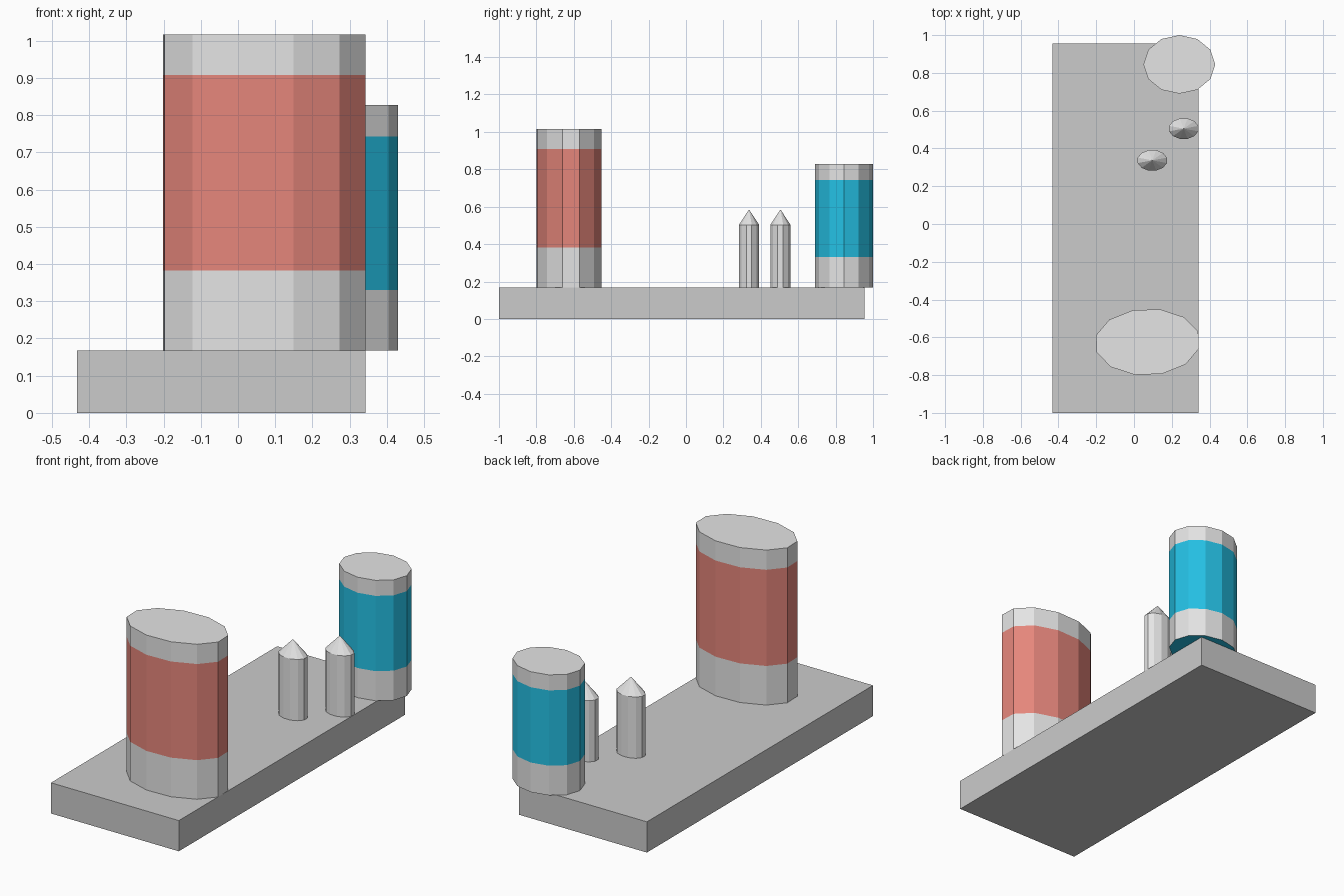
import bpy, bmesh, math

cube = bpy.data.objects.get("Cube")
if cube:
    bpy.data.objects.remove(cube, do_unlink=True)


def material(name, color):
    m = bpy.data.materials.new(name)
    m.use_nodes = True
    rgba = (*color, 1)
    m.diffuse_color = rgba
    m.node_tree.nodes["Principled BSDF"].inputs["Base Color"].default_value = rgba
    return m


slab_grey = material("slab grey", (0.60, 0.60, 0.60))
light_grey = material("light grey", (0.78, 0.78, 0.78))
coral = material("coral red", (0.79, 0.24, 0.20))
blue = material("bright blue", (0.018, 0.53, 0.78))


def finish(name, bm, mats):
    bmesh.ops.recalc_face_normals(bm, faces=bm.faces)
    mesh = bpy.data.meshes.new(name)
    bm.to_mesh(mesh)
    bm.free()
    for m in mats:
        mesh.materials.append(m)
    obj = bpy.data.objects.new(name, mesh)
    bpy.context.collection.objects.link(obj)
    return obj


def column(name, center, radii, levels, mats, turn=0, tilt=0, tip=None, sides=12):
    """Stacked elliptical rings; the second segment and the underside take mats[1]."""
    bm = bmesh.new()
    ct, st = math.cos(tilt), math.sin(tilt)
    rings = []
    for z in levels:
        ring = []
        for i in range(sides):
            a = turn + math.tau * i / sides
            x, y = radii[0] * math.cos(a), radii[1] * math.sin(a)
            ring.append(bm.verts.new((center[0] + x * ct - y * st,
                                      center[1] + x * st + y * ct, z)))
        rings.append(ring)
    band = len(mats) - 1
    bm.faces.new(rings[0]).material_index = band
    for k, (low, high) in enumerate(zip(rings, rings[1:])):
        for i in range(sides):
            j = (i + 1) % sides
            f = bm.faces.new((low[i], low[j], high[j], high[i]))
            f.material_index = band if k == 1 else 0
    if tip is None:
        bm.faces.new(rings[-1])
    else:
        apex = bm.verts.new((*center, tip))
        for i in range(sides):
            bm.faces.new((rings[-1][i], rings[-1][(i + 1) % sides], apex))
    return finish(name, bm, mats)


FLOOR = 0.168
HALF = math.radians(15)

# Base slab
bm = bmesh.new()
bmesh.ops.create_cube(bm, size=1)
for v in bm.verts:
    v.co.x = 0.342 if v.co.x > 0 else -0.432
    v.co.y = 0.955 if v.co.y > 0 else -1
    v.co.z = FLOOR if v.co.z > 0 else 0
finish("base_slab", bm, [slab_grey])

# Two banded drums
column("red_banded_drum", (0.071, -0.625), (0.28, 0.177),
       (FLOOR, 0.382, 0.908, 1.016), [light_grey, coral], HALF, math.radians(2))
column("blue_banded_drum", (0.24, 0.845), (0.19, 0.155),
       (FLOOR, 0.33, 0.742, 0.827), [light_grey, blue])

# Two pointed posts
for side, spot in (("left", (0.263, 0.505)), ("right", (0.097, 0.337))):
    column(f"pointed_post_{side}", spot, (0.08, 0.056),
           (FLOOR, 0.503), [light_grey], HALF, tip=0.585)
